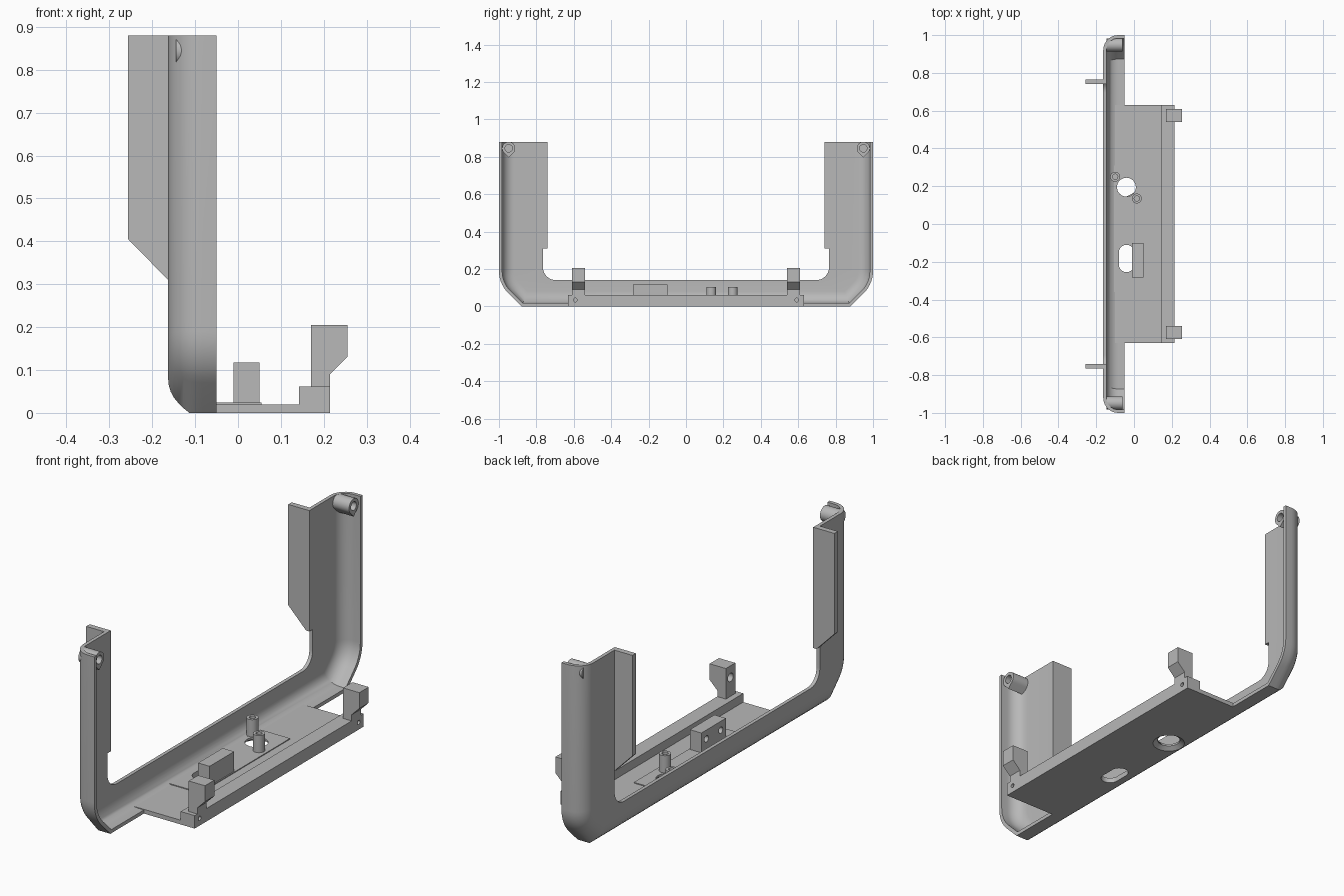
import bpy, bmesh
from math import sin, cos, pi, radians, sqrt
from mathutils import Vector

if "Cube" in bpy.data.objects:
    bpy.data.objects.remove(bpy.data.objects["Cube"], do_unlink=True)

grey = bpy.data.materials.new("plain grey")
grey.use_nodes = True
grey.diffuse_color = (0.48, 0.48, 0.48, 1)
grey.node_tree.nodes["Principled BSDF"].inputs["Base Color"].default_value = (0.48, 0.48, 0.48, 1)


def finish(name, bm):
    bmesh.ops.recalc_face_normals(bm, faces=bm.faces)
    mesh = bpy.data.meshes.new(name)
    bm.to_mesh(mesh)
    bm.free()
    obj = bpy.data.objects.new(name, mesh)
    bpy.context.collection.objects.link(obj)
    mesh.materials.append(grey)
    return obj


def prism(name, outline, axis, lo, hi):
    """Extrude a 2D outline along an axis, keeping the other two axes in order."""
    bm = bmesh.new()

    def ring(t):
        return [bm.verts.new(p[:axis] + (t,) + p[axis:]) for p in outline]
    a, b = ring(lo), ring(hi)
    bm.faces.new(a)
    bm.faces.new(b)
    for i in range(len(a)):
        bm.faces.new((a[i - 1], a[i], b[i], b[i - 1]))
    return finish(name, bm)


def box(name, x0, x1, y0, y1, z0, z1):
    return prism(name, [(x0, y0), (x1, y0), (x1, y1), (x0, y1)], 2, z0, z1)


def circle(u, v, r, n=32, start=0.0, sweep=2 * pi):
    return [(u + r * cos(start + sweep * i / n), v + r * sin(start + sweep * i / n)) for i in range(n)]


def cone(name, x, y, z0, z1, r0, r1):
    bm = bmesh.new()
    bmesh.ops.create_cone(bm, cap_ends=True, segments=32, radius1=r0, radius2=r1, depth=z1 - z0)
    bmesh.ops.translate(bm, verts=bm.verts, vec=(x, y, (z0 + z1) / 2))
    return finish(name, bm)


def cut(obj, cutters):
    for c in cutters:
        m = obj.modifiers.new("cut", 'BOOLEAN')
        m.operation, m.solver, m.object = 'DIFFERENCE', 'EXACT', c
        bpy.context.view_layer.objects.active = obj
        bpy.ops.object.modifier_apply(modifier=m.name)


def drop(cutters):
    for c in cutters:
        bpy.data.objects.remove(c, do_unlink=True)


TOP, BACK, RIM, ROUND, WALL = 0.88, -0.163, -0.05, 0.08, 0.017
STEPS = 8

# U-shaped paths: half outline in y, z from the top of an arm to the bottom corner


def outer_half(d):
    r = 0.17
    cy, cz = -1 + r, 0.12 + (sqrt(2) - 1) * r
    arc = [(cy + (r - d) * cos(a), cz + (r - d) * sin(a))
           for a in (pi + pi / 4 * i / (STEPS - 1) for i in range(STEPS))]
    return [(d - 1, TOP)] + arc + [(-0.88 + d * (sqrt(2) - 1), d)]


def inner_half():
    arc = [(-0.695 + 0.07 * cos(a), 0.21 + 0.07 * sin(a))
           for a in (pi + pi / 2 * i / STEPS for i in range(STEPS + 1))]
    return [(-0.765, TOP)] + arc


# Cross-section of the shell as (x, inset); the last two rings follow the inner opening
centre = BACK + ROUND
angles = [pi / 2 * i / 8 for i in range(9)]


def arc_section(r):
    return [(centre - r * sin(a), ROUND - r * cos(a), a) for a in angles]


rings = []
for x, d, a in [(RIM, 0, 0)] + arc_section(ROUND):
    half = outer_half(d)
    # Underside edge is flattened to a 45 degree bevel below the middle of the rounding
    if a < pi / 4:
        flat = max(0, -x - (ROUND * sqrt(2) - ROUND - centre))
        half[-1] = outer_half(flat)[-1]
    rings.append((x, half))
rings += [(BACK, inner_half()), (BACK + WALL, inner_half())]
inside = [(x, d) for x, d, a in arc_section(ROUND - WALL)][::-1] + [(RIM, WALL)]
rings += [(x, outer_half(d)) for x, d in inside]

bm = bmesh.new()
grid = []
for x, half in rings:
    path = half + [(-y, z) for y, z in reversed(half)]
    grid.append([bm.verts.new((x, y, z)) for y, z in path])
for i in range(len(grid)):
    p, q = grid[i - 1], grid[i]
    for j in range(len(p) - 1):
        bm.faces.new((p[j], p[j + 1], q[j + 1], q[j]))
for end in (0, -1):
    bm.faces.new([row[end] for row in grid])
shell = finish("curved_frame_shell", bm)

# Base: floor, raised pad, and openings through both
floor = box("floor_plate", -0.1, 0.215, -0.63, 0.63, 0, 0.02)
pad = box("raised_pad", -0.105, 0.055, -0.36, 0.31, 0.01, 0.024)
slot = circle(-0.04, -0.15, 0.04, 16, 0, pi) + [(-0.08, -0.15)]
slot += circle(-0.04, -0.215, 0.04, 16, pi, pi) + [(0.0, -0.215)]
openings = [
    prism("slot_cutter", slot, 2, -0.1, 0.1),
    prism("round_cutter", circle(-0.04, 0.195, 0.05), 2, -0.1, 0.1),
    cone("countersink_cutter", -0.04, 0.195, -0.01, 0.015, 0.085, 0.05),
]
for part in (shell, floor, pad):
    cut(part, openings)
drop(openings)

# Hollow posts beside the round opening
for i, (x, y) in enumerate([(-0.1, 0.25), (0.015, 0.135)]):
    post = prism(f"hollow_post_{i + 1}", circle(x, y, 0.026), 2, 0.012, 0.105)
    bore = [prism("bore", circle(x, y, 0.014), 2, 0.04, 0.2)]
    cut(post, bore)
    drop(bore)

# Mounting box beside the slot, with two blind holes
mount = box("mounting_box", -0.01, 0.05, -0.283, -0.1, 0.01, 0.117)
bores = [prism("bore", circle(y, 0.075, 0.015, 20), 0, -0.05, 0.03) for y in (-0.245, -0.138)]
cut(mount, bores)
drop(bores)

# Front rail with small pin holes
rail = box("front_rail", 0.142, 0.215, -0.63, 0.63, 0, 0.061)
bores = [prism("bore", circle(s * 0.592, 0.034, 0.01, 20), 0, 0.17, 0.3) for s in (-1, 1)]
cut(rail, bores)
drop(bores)

for s, side in ((-1, "front"), (1, "rear")):
    # Overhanging lug on the rail
    lug_shape = [(0.17, 0.05), (0.215, 0.05), (0.215, 0.09), (0.255, 0.13), (0.255, 0.205), (0.17, 0.205)]
    lug = prism(side + "_lug", lug_shape, 1, *sorted((s * 0.54, s * 0.61)))
    bores = [prism("bore", circle(s * 0.575, 0.15, 0.02, 24), 0, 0.1, 0.235)]
    cut(lug, bores)
    drop(bores)

    # Fin projecting back from the inner edge of the arm
    fin_shape = [(BACK + WALL, 0.31), (BACK, 0.31), (-0.256, 0.405), (-0.256, TOP), (BACK + WALL, TOP)]
    prism(side + "_fin", fin_shape, 1, *sorted((s * 0.74, s * 0.766)))

    # Teardrop screw boss at the top of the arm
    y, z, r = s * 0.948, 0.845, 0.035
    drop_shape = circle(y, z, r, 24, radians(-45), radians(270))
    drop_shape += [(y + r * cos(radians(225)), z + r * sin(radians(225))), (y, z - r * sqrt(2))]
    boss = prism(side + "_screw_boss", drop_shape, 0, -0.145, -0.06)
    bores = [prism("bore", circle(y, z, 0.02, 24), 0, -0.12, 0.0)]
    cut(boss, bores)
    drop(bores)

# Smooth the curves, keep the edges crisp
bpy.ops.object.select_all(action='DESELECT')
for obj in bpy.context.collection.objects:
    if obj.type == 'MESH' and grey.name in obj.data.materials:
        obj.select_set(True)
        bpy.context.view_layer.objects.active = obj
bpy.ops.object.shade_smooth_by_angle(angle=radians(30))
